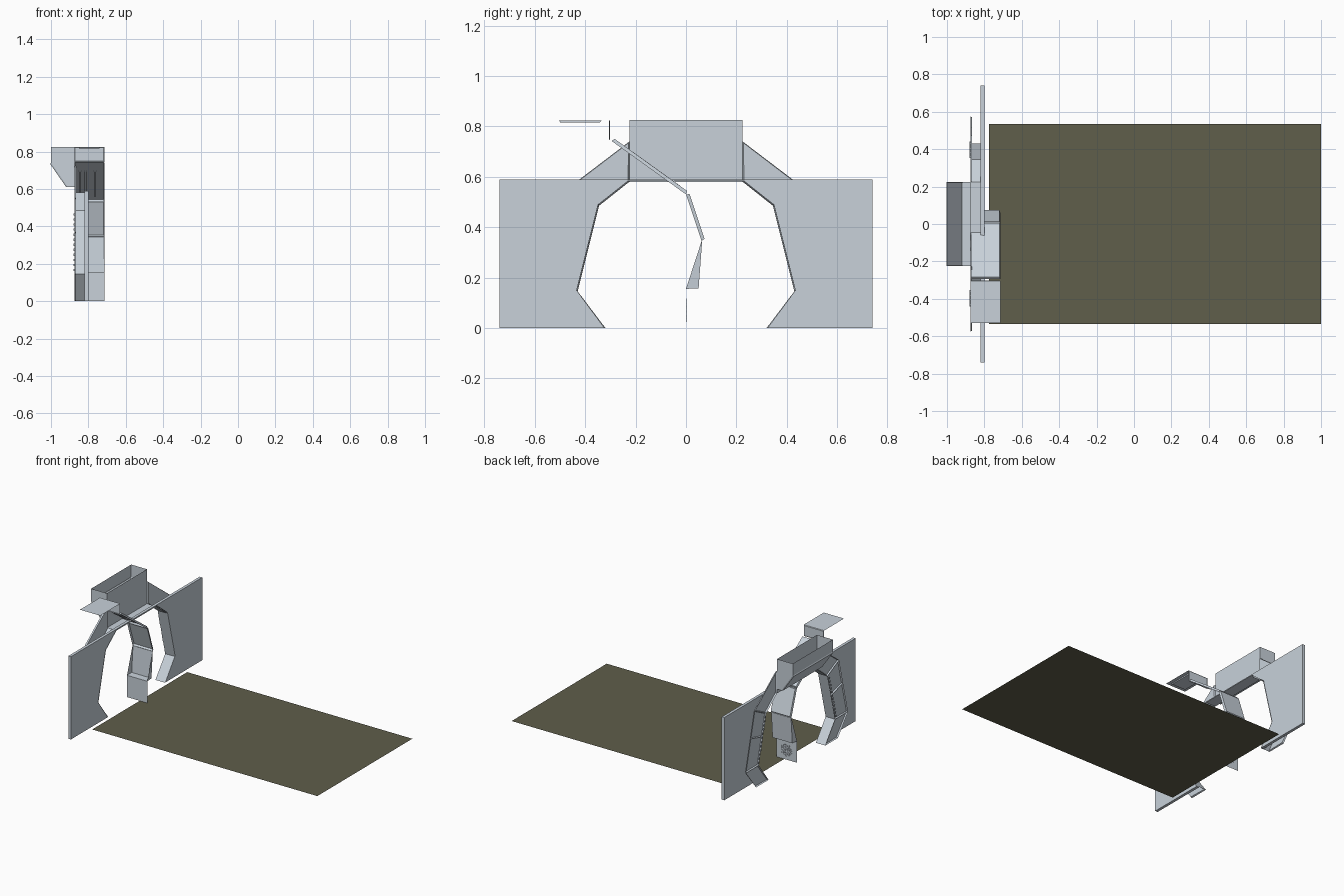
import bpy, bmesh, math
from mathutils import Vector

if "Cube" in bpy.data.objects:
    bpy.data.objects.remove(bpy.data.objects["Cube"])


def material(name, rgb):
    m = bpy.data.materials.new(name)
    m.diffuse_color = (*rgb, 1)
    m.use_nodes = True
    m.node_tree.nodes["Principled BSDF"].inputs["Base Color"].default_value = m.diffuse_color
    return m


GREY = material("pale blue grey", (0.58, 0.64, 0.70))
OLIVE = material("olive floor", (0.115, 0.112, 0.070))


def finish(name, bm, mat=GREY):
    me = bpy.data.meshes.new(name)
    bm.to_mesh(me)
    bm.free()
    me.materials.append(mat)
    ob = bpy.data.objects.new(name, me)
    bpy.context.collection.objects.link(ob)
    return ob


def add_face(bm, pts):
    return bm.faces.new([bm.verts.new(p) for p in pts])


def recess(bm, face, margin, move, bevel=0.006):
    """Inset a face, then push its middle along a vector."""
    bmesh.ops.inset_individual(bm, faces=[face], thickness=margin)
    bmesh.ops.inset_individual(bm, faces=[face], thickness=bevel)
    bmesh.ops.translate(bm, verts=face.verts[:], vec=Vector(move))


def add_box(bm, c, s):
    r = bmesh.ops.create_cube(bm, size=1)
    bmesh.ops.scale(bm, verts=r["verts"], vec=s)
    bmesh.ops.translate(bm, verts=r["verts"], vec=c)
    return r["verts"]


XB = -0.875                      # back plane of the arch frame
X1 = -0.715                      # right edge of the corridor rib
INNER = [(0.225, 0.58), (0.345, 0.485), (0.43, 0.145), (0.32, 0.0)]
OUTER = [(0.225, 0.74), (0.475, 0.55), (0.575, 0.145), (0.46, 0.0)]

# floor sheet
bm = bmesh.new()
add_face(bm, [(-0.775, -0.535, 0), (1, -0.535, 0), (1, 0.535, 0), (-0.775, 0.535, 0)])
finish("floor", bm, OLIVE)

# wall slab with the arched opening
half = [(y + 0.004, min(z + 0.004, 0.584) if z else 0) for y, z in INNER]
half += [(0.74, 0), (0.74, 0.59)]
outline = half + [(-y, z) for y, z in reversed(half)]
bm = bmesh.new()
f = add_face(bm, [(-0.82, y, z) for y, z in outline])
ext = bmesh.ops.extrude_face_region(bm, geom=[f], use_keep_orig=True)
bmesh.ops.translate(bm, verts=[v for v in ext["geom"] if isinstance(v, bmesh.types.BMVert)],
                    vec=(0.02, 0, 0))
bmesh.ops.recalc_face_normals(bm, faces=bm.faces[:])
finish("arch_wall", bm)

# lining of the opening
path = [(-y, z) for y, z in reversed(INNER)] + INNER
bm = bmesh.new()
for (y0, z0), (y1, z1) in zip(path, path[1:]):
    add_face(bm, [(XB, y0, z0), (-0.80, y0, z0), (-0.80, y1, z1), (XB, y1, z1)])
bmesh.ops.remove_doubles(bm, verts=bm.verts[:], dist=1e-4)
finish("arch_lining", bm)

# back frame: brace, two pillar panels and foot per side, all recessed
mid = lambda a, b, t: (a[0] + (b[0] - a[0]) * t, a[1] + (b[1] - a[1]) * t)
rows = [(INNER[0], OUTER[0]), (INNER[1], OUTER[1]),
        (mid(INNER[1], INNER[2], 0.45), mid(OUTER[1], OUTER[2], 0.45)),
        (INNER[2], OUTER[2]), (INNER[3], OUTER[3])]
for side, label in ((1, "rear"), (-1, "front")):
    bm = bmesh.new()
    for (a, b), (c, d) in zip(rows, rows[1:]):
        face = add_face(bm, [(XB, side * y, z) for y, z in (a, b, d, c)])
        recess(bm, face, 0.02, (0.010, 0, 0))
    finish(label + "_arch_frame", bm)
    # row of small teeth beside the opening
    bm = bmesh.new()
    for i in range(12):
        y, z = mid(INNER[1], INNER[2], (i + 0.8) / 12.6)
        add_box(bm, (XB - 0.002, side * (y + 0.010), z), (0.004, 0.014, 0.012))
    finish(label + "_arch_teeth", bm)

# header panel and open trough with a sloping recessed back
prof = [(XB, 0.825), (XB, 0.61), (-0.91, 0.61), (-1.0, 0.74), (-1.0, 0.825)]
W = 0.225
bm = bmesh.new()
for i, ((x0, z0), (x1, z1)) in enumerate(zip(prof, prof[1:])):
    face = add_face(bm, [(x0, -W, z0), (x1, -W, z1), (x1, W, z1), (x0, W, z0)])
    if i == 2:
        recess(bm, face, 0.02, (-0.006, 0, -0.004))
for y in (-W, W):
    add_face(bm, [(x, y, z) for x, z in prof])
add_face(bm, [(XB, -W, 0.58), (XB, W, 0.58), (XB, W, 0.61), (XB, -W, 0.61)])
bmesh.ops.remove_doubles(bm, verts=bm.verts[:], dist=1e-4)
finish("header_trough", bm)


# corridor rib: ceiling, step, slope, upper wall, niche, base
def rib_panel(name, a, b, margin=None, move=None):
    bm = bmesh.new()
    face = add_face(bm, [(XB, *a), (X1, *a), (X1, *b), (XB, *b)])
    if margin:
        recess(bm, face, margin, move)
    return finish(name, bm)


rib_panel("rib_ceiling", (-0.53, 0.825), (-0.305, 0.825))
rib_panel("rib_step", (-0.305, 0.825), (-0.305, 0.745), 0.015, (0, 0.003, 0))
rib_panel("rib_slope", (-0.295, 0.742), (0.0, 0.53), 0.014, (0, 0.008, 0.011))
rib_panel("rib_upper_wall", (0.0, 0.53), (0.062, 0.345), 0.016, (0, 0.013, 0.005))
rib_panel("rib_base", (0.0, 0.155), (0.0, 0.0))

# shallow panel under the ceiling plate
bm = bmesh.new()
v = add_box(bm, (-0.795, -0.42, 0.820), (0.11, 0.17, 0.008))
for p in v:
    if p.co.z < 0.82:
        p.co.y += 0.006 * (1 if p.co.y < -0.42 else -1)
finish("ceiling_inset", bm)

# slats lying on the slope
bm = bmesh.new()
slope = Vector((0, 0.295, -0.212)).normalized()
up = Vector((0, 0.212, 0.295)).normalized()
for x in (-0.845, -0.815, -0.765):
    c = Vector((x, -0.125, 0.62)) + up * 0.011
    for p in add_box(bm, (0, 0, 0), (0.012, 0.23, 0.006)):
        p.co = c + Vector((p.co.x, 0, 0)) + slope * p.co.y + up * p.co.z
finish("slope_slats", bm)

# lower niche: frame with a wedge-shaped pocket
bm = bmesh.new()
face = add_face(bm, [(XB, 0, 0.155), (X1, 0, 0.155), (X1, 0.062, 0.345), (XB, 0.062, 0.345)])
bmesh.ops.inset_individual(bm, faces=[face], thickness=0.016)
bmesh.ops.inset_individual(bm, faces=[face], thickness=0.003)
for p in face.verts:
    p.co.y = 0.05 if p.co.z < 0.25 else 0.064
finish("rib_niche", bm)

# honeycomb grille on the back of the base
bm = bmesh.new()
for q in range(-2, 3):
    for r in range(-2, 3):
        if abs(q + r) > 2:
            continue
        cx, cz = -0.795 + 0.0165 * q, 0.07 + 0.019 * (r + q / 2)
        ring = [(cx + 0.009 * math.cos(k * math.pi / 3), cz + 0.009 * math.sin(k * math.pi / 3))
                for k in range(6)]
        face = add_face(bm, [(x, 0.003, z) for x, z in ring])
        recess(bm, face, 0.002, (0, -0.002, 0), 0.001)
finish("base_grille", bm)
